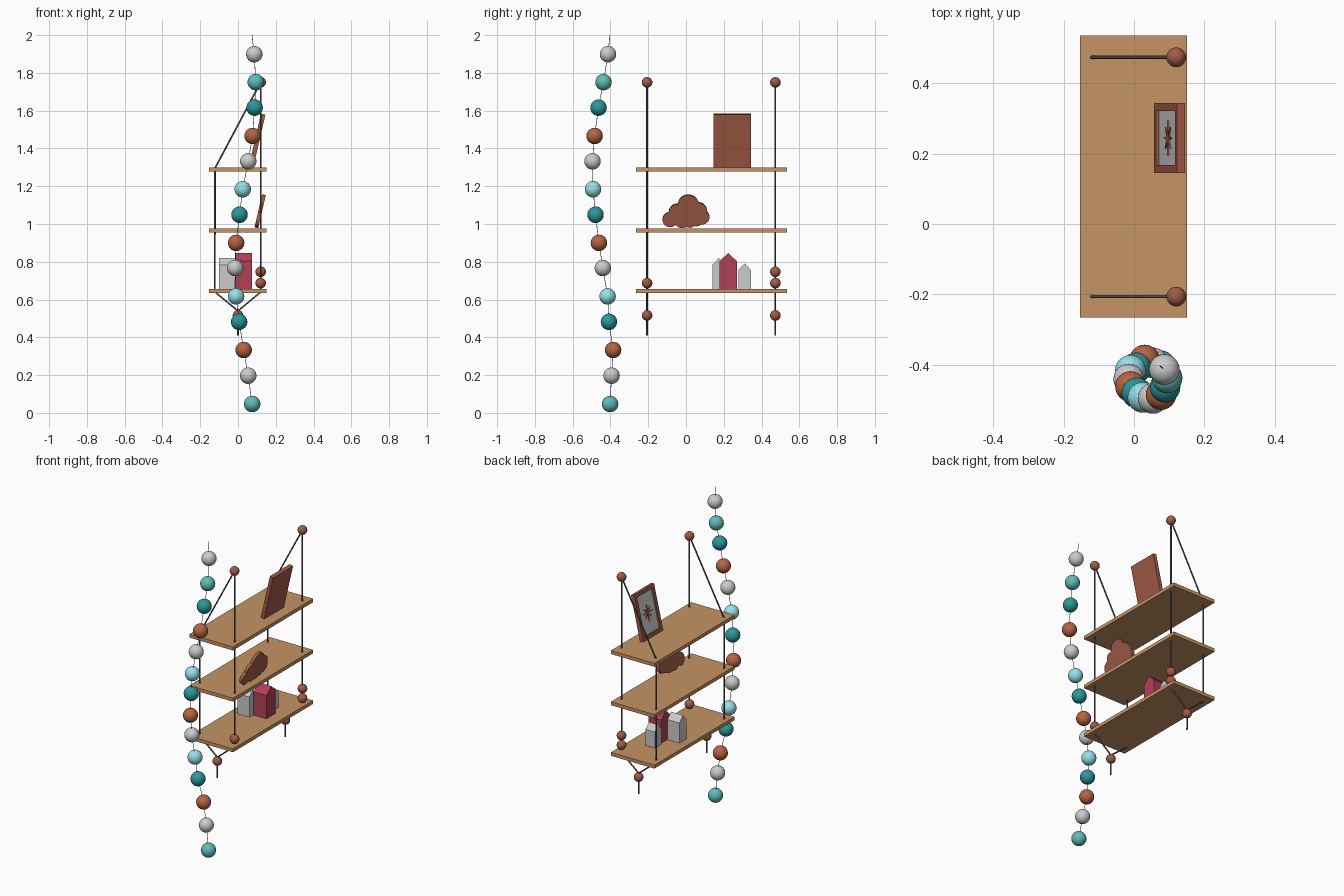
import bpy, bmesh, math
from mathutils import Matrix, Vector

if "Cube" in bpy.data.objects:
    bpy.data.objects.remove(bpy.data.objects["Cube"])

def mat(name, c):
    m = bpy.data.materials.new(name)
    m.diffuse_color = (*[(v / 255) ** 2.2 for v in c], 1)
    m.use_nodes = True
    m.node_tree.nodes["Principled BSDF"].inputs["Base Color"].default_value = m.diffuse_color
    return m

WOOD = mat("wood", (196, 146, 100))
BROWN = mat("brown_wood", (160, 92, 72))
RED = mat("red", (178, 66, 88))
CORD = mat("cord", (95, 95, 98))
BEADS = {"t": mat("teal", (98, 186, 184)), "d": mat("dark_teal", (48, 150, 152)),
         "b": mat("rust", (180, 100, 68)), "c": mat("pale_cyan", (150, 225, 232)), "g": None}

def finish(name, bm, m=None, matrix=None, smooth=False):
    bmesh.ops.recalc_face_normals(bm, faces=bm.faces)
    me = bpy.data.meshes.new(name)
    bm.to_mesh(me)
    bm.free()
    if smooth:
        me.polygons.foreach_set("use_smooth", [True] * len(me.polygons))
    ob = bpy.data.objects.new(name, me)
    bpy.context.collection.objects.link(ob)
    if matrix:
        ob.matrix_world = matrix
    if m:
        me.materials.append(m)
    return ob

def prism(name, outline, x0, x1, m=None, matrix=None):
    # extrude a (y, z) outline along x
    bm = bmesh.new()
    f = bm.faces.new([bm.verts.new((x0, y, z)) for y, z in outline])
    r = bmesh.ops.extrude_face_region(bm, geom=[f])
    bmesh.ops.translate(bm, vec=(x1 - x0, 0, 0),
                        verts=[v for v in r["geom"] if isinstance(v, bmesh.types.BMVert)])
    return finish(name, bm, m, matrix)

def box(name, x0, x1, y0, y1, z0, z1, m=None, matrix=None):
    return prism(name, [(y0, z0), (y1, z0), (y1, z1), (y0, z1)], x0, x1, m, matrix)

def ball(name, p, r, m):
    bm = bmesh.new()
    bmesh.ops.create_uvsphere(bm, u_segments=24, v_segments=16, radius=r)
    return finish(name, bm, m, Matrix.Translation(p), True)

def cord(name, pts, r, kind="POLY"):
    cu = bpy.data.curves.new(name, "CURVE")
    cu.dimensions = "3D"
    cu.bevel_depth = r
    cu.bevel_resolution = 2
    cu.use_fill_caps = True
    sp = cu.splines.new(kind)
    sp.points.add(len(pts) - 1)
    for q, p in zip(sp.points, pts):
        q.co = (*p, 1)
    cu.materials.append(CORD)
    ob = bpy.data.objects.new(name, cu)
    bpy.context.collection.objects.link(ob)

# Shelves
for name, z in (("bottom_shelf", .656), ("middle_shelf", .976), ("top_shelf", 1.30)):
    box(name, -.153, .151, -.266, .535, z - .022, z, WOOD)

# Hanging cords and knobs at both ends
for end, y in (("near", -.206), ("far", .473)):
    cord(end + "_cord_wall", [(.12, y, 1.75), (.12, y, .64), (0, y, .54), (0, y, .41)], .0045)
    cord(end + "_cord_outer", [(.12, y, 1.75), (-.122, y, 1.295), (-.122, y, .64), (0, y, .54)], .0045)
    ball(end + "_top_knob", (.12, y, 1.75), .028, BROWN)
    ball(end + "_tail_knob", (0, y, .516), .028, BROWN)
    ball(end + "_shelf_knob", (.12, y, .687), .028, BROWN)
ball("far_upper_knob", (.12, .473, .747), .028, BROWN)

# Spiralling bead string
xy = [(.086, -.413), (.094, -.437), (.088, -.463), (.077, -.484), (.054, -.495), (.025, -.492), (.008, -.479),
      (-.010, -.461), (-.015, -.440), (-.010, -.415), (.006, -.408), (.030, -.386), (.054, -.394), (.075, -.402)]
zs = [1.899, 1.751, 1.616, 1.466, 1.332, 1.184, 1.049, .900, .767, .617, .482, .333, .197, .047]
pts = [(x, y, z) for (x, y), z in zip(xy, zs)]
for i, (p, key) in enumerate(zip(pts, "gtdbgcdbgcdbgt")):
    ball(f"bead_{i + 1}", p, .0435, BEADS[key])
cord("bead_string", [(.074, -.403, 2.0)] + pts + [(.076, -.402, .004)], .0015)

# Little houses with gables along x
def house(name, x0, x1, y0, y1, eave, peak, m=None):
    prism(name, [(y0, .656), (y1, .656), (y1, eave), ((y0 + y1) / 2, peak), (y0, eave)], x0, x1, m)

house("red_house", -.015, .075, .177, .270, .803, .846, RED)
house("tall_grey_house", -.10, -.017, .14, .208, .783, .820)
house("small_grey_house", -.022, .042, .278, .343, .757, .791)

# Leaning picture frame: border bars, back, panel and star
TILT = Matrix.Rotation(math.radians(13), 4, "Y")
M = Matrix.Translation((.081, .244, 1.30)) @ TILT
w, h, t, b = .099, .286, .024, .022
box("frame_back", -.010, 0, -w, w, 0, h, BROWN, M)
for s, name in ((-1, "frame_side_near"), (1, "frame_side_far")):
    ys = sorted((s * w, s * (w - b)))
    box(name, -t, -.010, *ys, 0, h, BROWN, M)
box("frame_bottom", -t, -.010, -w + b, w - b, 0, b, BROWN, M)
box("frame_top", -t, -.010, -w + b, w - b, h - b, h, BROWN, M)
box("frame_panel", -.015, -.010, -w + b, w - b, b, h - b, None, M)
star = []
for i in range(16):
    a, r = i * math.pi / 8, (.012 if i % 2 else (.05 if i % 4 == 0 else .042))
    star.append((r * math.cos(a), h / 2 + r * math.sin(a)))
prism("frame_star", star, -.020, -.015, BROWN, M)

# Leaning cloud plaque: outline of overlapping circles seen from its centre
lobes = [(-.084, .045, .040), (-.048, .086, .043), (.012, .124, .055), (.066, .092, .045),
         (.086, .058, .038), (.056, .046, .036), (-.020, .041, .041), (.020, .041, .039)]
o = Vector((.005, .075))
cloud = []
for i in range(120):
    d = Vector((math.cos(i * math.pi / 60), math.sin(i * math.pi / 60)))
    best = 0
    for y, z, r in lobes:
        c = Vector((y, z)) - o
        k = c.dot(d) ** 2 - c.length_squared + r * r
        if k >= 0:
            best = max(best, c.dot(d) + math.sqrt(k))
    cloud.append(tuple(o + d * best))
prism("cloud_plaque", cloud, -.020, 0, BROWN, Matrix.Translation((.107, 0, .978)) @ TILT)
